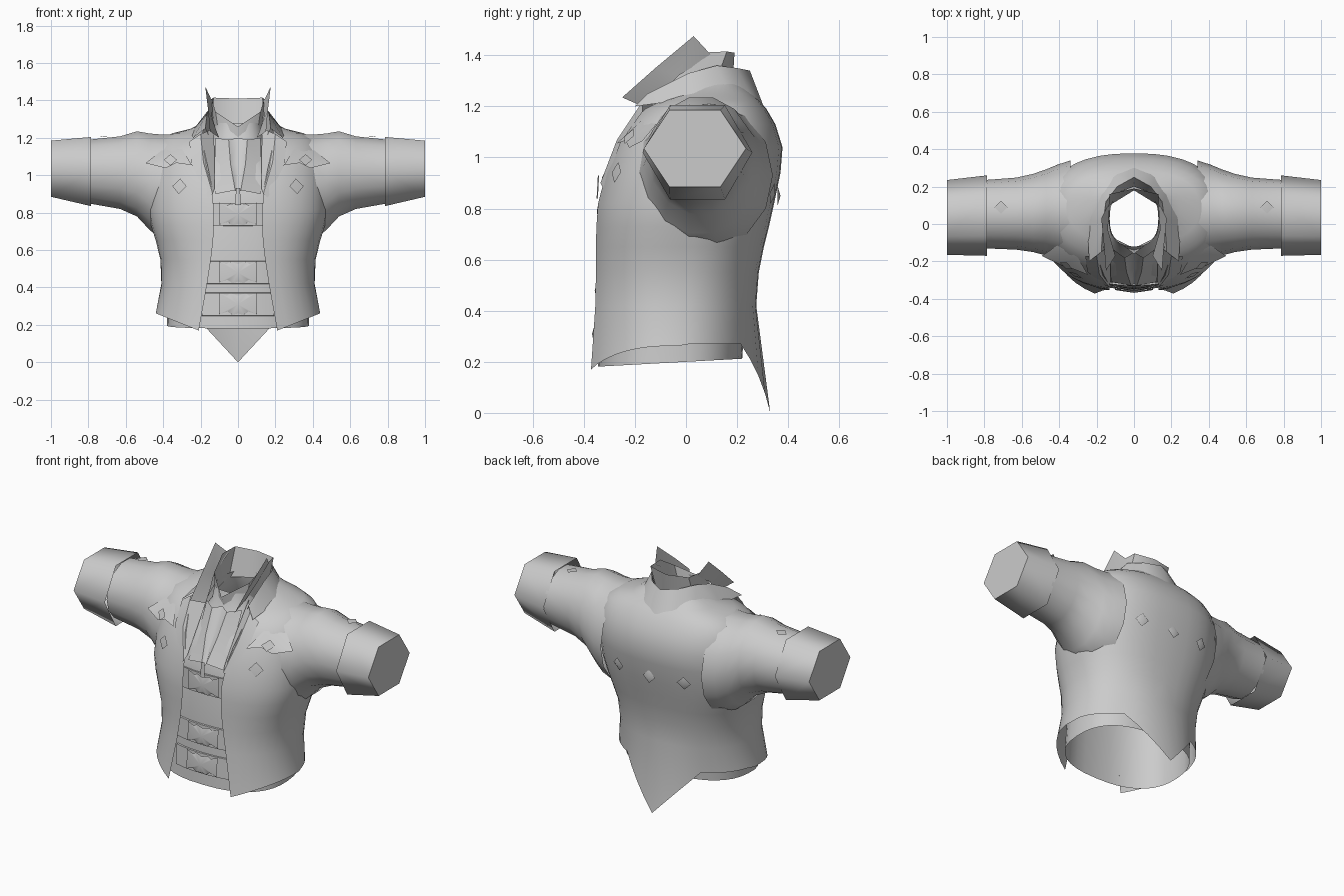
import bpy, bmesh, math
from mathutils import Vector
from mathutils.bvhtree import BVHTree

if "Cube" in bpy.data.objects:
    bpy.data.objects.remove(bpy.data.objects["Cube"])

cloth = bpy.data.materials.new("grey_cloth")
cloth.use_nodes = True
GREY = (0.6, 0.6, 0.6, 1)
cloth.diffuse_color = GREY
cloth.node_tree.nodes["Principled BSDF"].inputs["Base Color"].default_value = GREY


def build(name, verts, faces, angle=40):
    """Mesh object, mirrored across x = 0 and smooth shaded."""
    mesh = bpy.data.meshes.new(name)
    mesh.from_pydata([tuple(v) for v in verts], [], faces)
    bm = bmesh.new()
    bm.from_mesh(mesh)
    bmesh.ops.recalc_face_normals(bm, faces=bm.faces)
    bm.to_mesh(mesh)
    bm.free()
    mesh.materials.append(cloth)
    ob = bpy.data.objects.new(name, mesh)
    bpy.context.collection.objects.link(ob)
    mod = ob.modifiers.new("mirror", "MIRROR")
    mod.use_clip = True
    bpy.ops.object.select_all(action="DESELECT")
    ob.select_set(True)
    bpy.context.view_layer.objects.active = ob
    bpy.ops.object.shade_smooth_by_angle(angle=math.radians(angle))


def sheet(name, rows, closed=False, cap=False, angle=40):
    """Skin between rows of equal point count; cap closes the last row."""
    n = len(rows[0])
    verts = [p for row in rows for p in row]
    faces = []
    for r in range(len(rows) - 1):
        for i in range(n if closed else n - 1):
            j = (i + 1) % n
            faces.append((r * n + i, r * n + j, r * n + n + j, r * n + n + i))
    if cap:
        faces.append(tuple(range(len(verts) - n, len(verts))))
    build(name, verts, faces, angle)
    return verts, faces


def spow(v, p):
    return math.copysign(abs(v) ** p, v)


def half_ring(z, w, front, back, opening=0, p=0.82, n=18):
    """Half of a rounded section, from the front opening round to the back."""
    start = math.asin((opening / w) ** (1 / p))
    mid, depth = (front + back) / 2, (back - front) / 2
    pts = []
    for i in range(n + 1):
        t = start + (math.pi - start) * i / n
        pts.append(Vector((w * max(0, math.sin(t)) ** p, mid - depth * spow(math.cos(t), p), z)))
    return pts


def hoop(x, y0, y1, z0, z1, n):
    """Ring round the arm, filling the given box."""
    ang = [2 * math.pi * i / n for i in range(n)]
    top = max(math.sin(a) for a in ang)
    return [Vector((x, (y0 + y1) / 2 + (y1 - y0) / 2 * math.cos(a),
                    (z0 + z1) / 2 + (z1 - z0) / 2 * math.sin(a) / top)) for a in ang]


# Jacket body: height, half width, front, back, opening
jacket = [half_ring(*s) for s in (
    (0.27, 0.44, -0.41, 0.27, 0.21, 0.97), (0.42, 0.41, -0.375, 0.275, 0.165, 0.9),
    (0.55, 0.415, -0.365, 0.285, 0.145, 0.86), (0.65, 0.44, -0.36, 0.305, 0.133),
    (0.73, 0.465, -0.357, 0.325, 0.13), (0.82, 0.485, -0.35, 0.345, 0.13),
    (0.94, 0.485, -0.32, 0.37, 0.14), (1.04, 0.48, -0.285, 0.378, 0.16),
    (1.13, 0.46, -0.235, 0.35, 0.18), (1.19, 0.42, -0.175, 0.315, 0.19),
    (1.225, 0.35, -0.11, 0.285, 0.19), (1.25, 0.25, -0.06, 0.26, 0.18),
    (1.29, 0.18, -0.03, 0.22, 0.15))]
# Hem dips to the front corners and runs to a pointed tail at the back
for v in jacket[0]:
    if v.y < 0:
        v.z = 0.17 + 0.4 * (v.x - 0.21)
    elif v.x < 0.25:
        v.z = 1.08 * v.x
        v.y += 0.06 * (1 - v.x / 0.25)
jv, jf = sheet("jacket_body", jacket)

# Sleeves flare into the shoulder and end in six-sided cuffs
sleeve = [hoop(*s, 14) for s in (
    (0.34, -0.21, 0.34, 0.64, 1.22), (0.41, -0.185, 0.317, 0.66, 1.218),
    (0.47, -0.168, 0.292, 0.705, 1.223), (0.54, -0.15, 0.268, 0.78, 1.235),
    (0.63, -0.137, 0.248, 0.82, 1.208), (0.8, -0.13, 0.235, 0.85, 1.19))]
sv, sf = sheet("sleeves", sleeve, closed=True)
cuff = [hoop(0.785, -0.17, 0.26, 0.835, 1.205, 6), hoop(1, -0.165, 0.235, 0.885, 1.185, 6)]
sheet("cuffs", cuff, closed=True, cap=True, angle=70)

# Inner shirt, open at the hem and neck
shirt_levels = ((0.2, 0.38, -0.345, 0.22), (0.5, 0.37, -0.325, 0.24),
                (0.85, 0.4, -0.32, 0.3), (0.98, 0.32, -0.28, 0.27),
                (1.1, 0.2, -0.2, 0.23), (1.2, 0.14, -0.14, 0.19), (1.28, 0.13, -0.12, 0.18))
shirt = [half_ring(*s) for s in shirt_levels]
for v in shirt[0]:
    v.z += 0.055 * v.y
hv, hf = sheet("inner_shirt", shirt)

# Shirt collar with raised side points
sheet("shirt_collar", [
    [(0, 0.18, 1.25), (0.13, 0.1, 1.25), (0.13, -0.03, 1.22), (0.1, -0.08, 1.2), (0, -0.13, 1.18)],
    [(0, 0.19, 1.41), (0.13, 0.16, 1.415), (0.14, 0.05, 1.41), (0.12, -0.06, 1.34), (0, -0.16, 1.26)]],
    angle=25)
sheet("collar_wings", [
    [(0.13, 0.1, 1.4), (0.14, -0.03, 1.32), (0.12, -0.1, 1.25), (0.1, -0.17, 1.2)],
    [(0.145, 0.09, 1.41), (0.175, 0.03, 1.475), (0.16, -0.12, 1.35), (0.15, -0.25, 1.235)]],
    angle=25)

# Jacket collar folded over, then the lapels below it
sheet("jacket_collar", [
    [(0, 0.2, 1.25), (0.08, 0.17, 1.25), (0.13, 0.12, 1.25), (0.15, 0, 1.25), (0.14, -0.12, 1.18)],
    [(0, 0.25, 1.34), (0.09, 0.2, 1.35), (0.15, 0.12, 1.36), (0.165, 0.01, 1.33), (0.175, -0.15, 1.25)],
    [(0, 0.3, 1.21), (0.12, 0.27, 1.21), (0.2, 0.19, 1.21), (0.25, 0.02, 1.23), (0.24, -0.2, 1.2)]],
    angle=50)
sheet("lapels", [
    [(0.13, -0.08, 1.25), (0.125, -0.19, 1.1), (0.125, -0.31, 0.93)],
    [(0.2, -0.17, 1.22), (0.185, -0.27, 1.07), (0.135, -0.335, 0.9)],
    [(0.26, -0.17, 1.18), (0.25, -0.255, 1.06), (0.16, -0.325, 0.88)]], angle=50)
sheet("shirt_ruffle", [
    [(0, -0.15, 1.2), (0, -0.23, 1.06), (0, -0.32, 0.9)],
    [(0.05, -0.18, 1.19), (0.04, -0.255, 1.06), (0.015, -0.33, 0.92)],
    [(0.12, -0.13, 1.2), (0.12, -0.2, 1.06), (0.12, -0.31, 0.9)]], angle=50)

# Surfaces that trims are laid onto
offset = len(jv)
coat_tree = BVHTree.FromPolygons(jv + sv, jf + [tuple(i + offset for i in f) for f in sf])
shirt_tree = BVHTree.FromPolygons(hv, hf)


def lay(tree, origin, direction, lift):
    hit, normal, _, _ = tree.ray_cast(Vector(origin), Vector(direction))
    if normal.dot(Vector(direction)) > 0:
        normal = -normal
    return hit + normal * lift, normal


def stud(name, origin, direction, size=0.042, rise=0.003):
    """Small raised diamond on the cloth."""
    c, nrm = lay(coat_tree, origin, direction, 0.008)
    up = Vector((0, 1, 0)) if abs(nrm.z) > 0.8 else Vector((0, 0, 1))
    side = up.cross(nrm).normalized()
    up = nrm.cross(side)
    verts = [c + side * size, c + up * size, c - side * size, c - up * size, c + nrm * rise]
    build(name, verts, [(i, (i + 1) % 4, 4) for i in range(4)])


FORWARD, BACKWARD, DOWN = (0, 1, 0), (0, -1, 0), (0, 0, -1)
stud("chest_studs", (0.31, -1, 0.94), FORWARD)
stud("back_side_studs", (0.22, 1, 0.86), BACKWARD, rise=0.012)
stud("sleeve_studs", (0.71, 0.09, 2), DOWN, 0.035)
c = lay(coat_tree, (0.001, 1, 0.85), BACKWARD, 0.007)[0]
build("back_centre_stud", [(0, c.y, 0.89), (0.042, c.y, 0.85), (0, c.y, 0.81), (0, c.y + 0.012, 0.85)],
      [(0, 1, 3), (1, 2, 3)])

# Pocket flaps: upper edge against the chest, lower edge standing off
flap = [(0.24, 1.045, 0.02), (0.32, 1.055, 0.025), (0.37, 1.03, 0.03),
        (0.49, 1.06, 0.025), (0.41, 1.13, 0.002), (0.3, 1.14, 0.002)]
rim = [lay(coat_tree, (x, -1, z), FORWARD, lift)[0] for x, z, lift in flap]
mid = sum(rim, Vector()) / len(rim)
mid.y -= 0.012
build("pocket_flaps", rim + [mid], [(i, (i + 1) % 6, 6) for i in range(6)])
build("flap_studs", [mid + Vector((dx, dx * 0.5 - 0.012 + dz * 0.6, dz)) for dx, dz in
                     ((0.035, 0), (0, 0.03), (-0.035, 0), (0, -0.03))], [(0, 1, 2, 3)])

# Front straps with bow-shaped clasps
bow = [(0, -0.05), (0.03, -0.058), (0.055, -0.04), (0.1, -0.055),
       (0.1, 0.06), (0.06, 0.045), (0.04, 0.058), (0, 0.045)]
for k, z in enumerate((0.79, 0.48, 0.31)):
    rows = [[lay(shirt_tree, (x, -1, z + dz), FORWARD, lift)[0] for x in (0, 0.08, 0.14, 0.19)]
            for dz, lift in ((-0.062, 0.001), (-0.06, 0.01), (0.06, 0.01), (0.062, 0.001))]
    for row in rows:
        row[0].x = 0
    sheet(f"front_strap_{k + 1}", rows, angle=60)
    pts = [lay(shirt_tree, (max(x, 0.001), -1, z + dz), FORWARD, 0.018)[0] for x, dz in bow]
    for p in (pts[0], pts[-1]):
        p.x = 0
    pts.append(Vector((0, pts[0].y - 0.01, z)))
    build(f"bow_clasp_{k + 1}", pts, [(i, i + 1, 8) for i in range(7)])

# Zip pull
sheet("zip_pull", [[(0, -0.345, 0.93), (0.01, -0.34, 0.93)],
                   [(0, -0.35, 0.84), (0.016, -0.345, 0.84)]])
